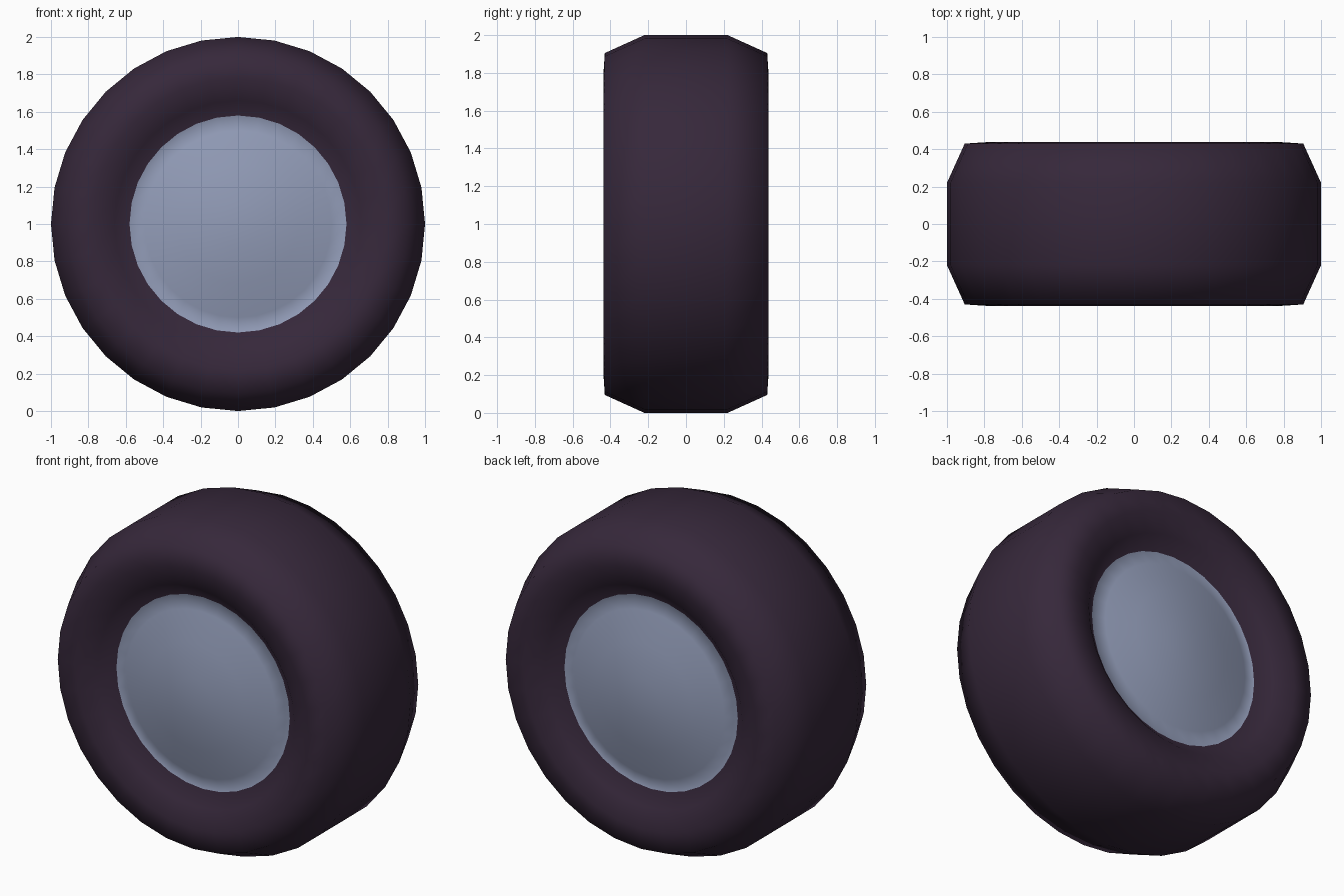
import bpy, bmesh, math

if "Cube" in bpy.data.objects:
    bpy.data.objects.remove(bpy.data.objects["Cube"])

SIDES = 32

def material(name, rgb):
    m = bpy.data.materials.new(name)
    m.diffuse_color = (*rgb, 1)
    m.use_nodes = True
    m.node_tree.nodes["Principled BSDF"].inputs["Base Color"].default_value = m.diffuse_color
    return m

rubber = material("dark_rubber", (0.037, 0.021, 0.043))
metal = material("blue_grey_metal", (0.29, 0.335, 0.48))

# half cross-section (radius, distance from centre plane): tread, shoulder, sidewall, hub dome
half = [(1.0, 0.22), (0.905, 0.43), (0.78, 0.438), (0.66, 0.40), (0.58, 0.333),
        (0.50, 0.35), (0.32, 0.398), (0.12, 0.422)]
POLE = 0.428
profile = [(r, -y) for r, y in reversed(half)] + half

bm = bmesh.new()
rings = []
for r, y in profile:
    rings.append([bm.verts.new((r * math.cos(2 * math.pi * i / SIDES), y,
                                1 + r * math.sin(2 * math.pi * i / SIDES)))
                  for i in range(SIDES)])
for a, b in zip(rings, rings[1:]):
    for i in range(SIDES):
        j = (i + 1) % SIDES
        bm.faces.new((a[i], a[j], b[j], b[i]))

# close both hub domes with a fan
for ring, y in ((rings[0], -POLE), (rings[-1], POLE)):
    c = bm.verts.new((0, y, 1))
    for i in range(SIDES):
        bm.faces.new((ring[i], ring[(i + 1) % SIDES], c))
bmesh.ops.recalc_face_normals(bm, faces=bm.faces)

# metal inside the rim radius, rubber outside
for f in bm.faces:
    f.smooth = True
    f.material_index = int(all(math.hypot(v.co.x, v.co.z - 1) < 0.585 for v in f.verts))

mesh = bpy.data.meshes.new("wheel")
bm.to_mesh(mesh)
bm.free()
mesh.materials.append(rubber)
mesh.materials.append(metal)
wheel = bpy.data.objects.new("wheel", mesh)
bpy.context.collection.objects.link(wheel)
